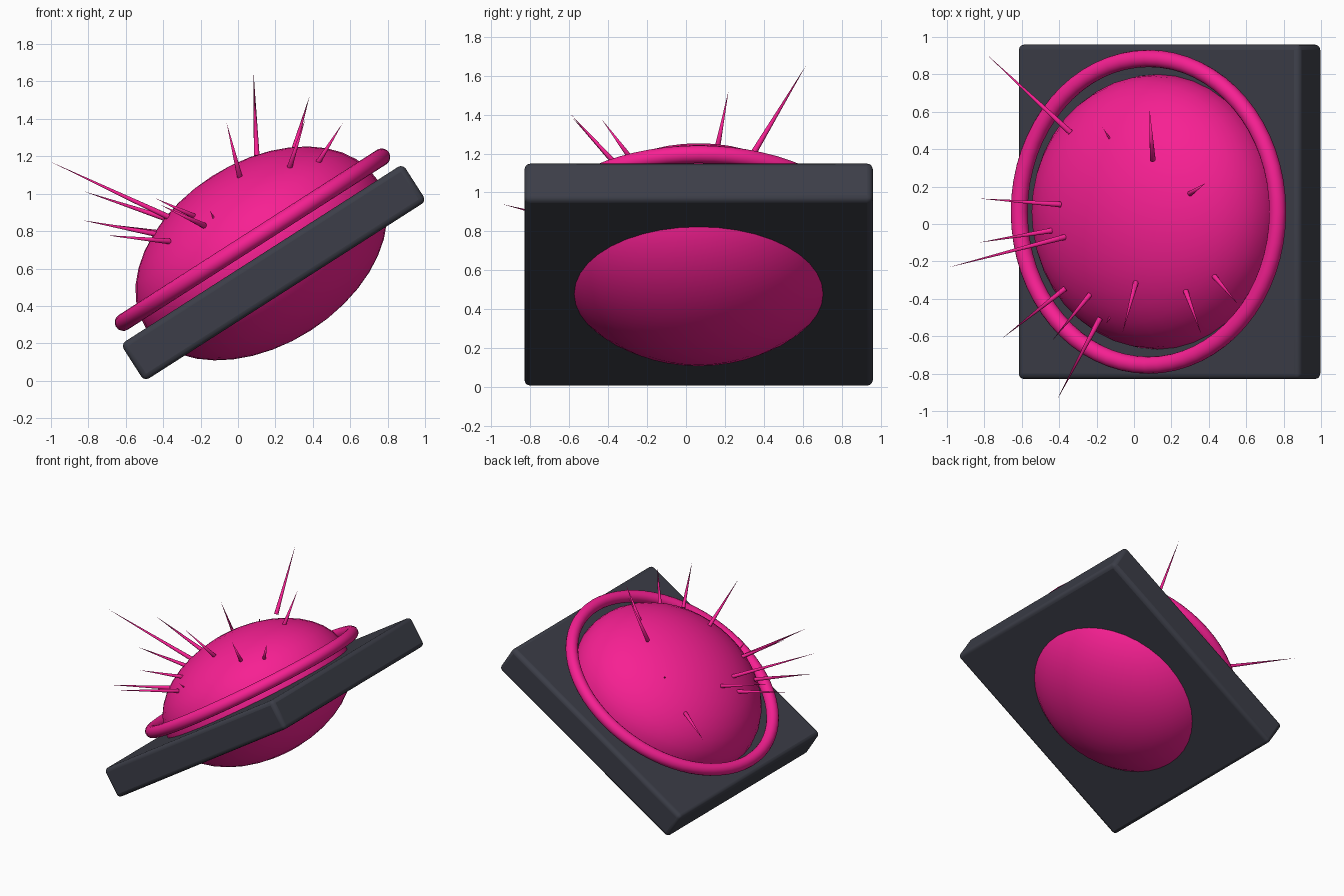
import bpy, math
from mathutils import Vector, Matrix

if "Cube" in bpy.data.objects:
    bpy.data.objects.remove(bpy.data.objects["Cube"])

TILT = math.radians(-32.6)
CENTRE = Vector((0.19, 0.065, 0.578))
NORMAL = Matrix.Rotation(TILT, 3, 'Y') @ Vector((0, 0, 1))


def material(name, colour):
    m = bpy.data.materials.new(name)
    m.diffuse_color = (*colour, 1)
    m.use_nodes = True
    m.node_tree.nodes["Principled BSDF"].inputs["Base Color"].default_value = m.diffuse_color
    return m


PINK = material("pink", (0.93, 0.014, 0.29))
DARK = material("dark_grey", (0.045, 0.048, 0.065))


def finish(name, mat, smooth=True):
    ob = bpy.context.object
    ob.name = name
    ob.data.materials.append(mat)
    if smooth:
        bpy.ops.object.shade_smooth_by_angle(angle=math.radians(40))
    return ob


def on_axis(h):
    """Point at height h along the slab's normal."""
    return CENTRE + NORMAL * h


# Tilted square slab with rounded edges
bpy.ops.mesh.primitive_cube_add(size=1, location=CENTRE, rotation=(0, TILT, 0))
slab = bpy.context.object
slab.scale = (1.79, 1.79, 0.235)
bpy.ops.object.transform_apply(location=False, rotation=False, scale=True)
bev = slab.modifiers.new("rounded_edges", 'BEVEL')
bev.width, bev.segments = 0.03, 3
finish("slab", DARK)

# Flattened dome passing through the slab
bpy.ops.mesh.primitive_uv_sphere_add(segments=40, ring_count=20, radius=1,
                                     location=on_axis(0.122), rotation=(0, TILT, 0))
bpy.context.object.scale = (0.735, 0.735, 0.49)
bpy.ops.object.transform_apply(location=False, rotation=False, scale=True)
finish("dome", PINK)

# Ring floating around the dome
bpy.ops.mesh.primitive_torus_add(major_radius=0.82, minor_radius=0.046,
                                 major_segments=64, minor_segments=16,
                                 location=on_axis(0.209), rotation=(0, TILT, 0))
finish("ring", PINK)

# Thin spikes: base on the dome, then tip
SPIKES = [
    ((0.10, 0.345, 1.20), (0.083, 0.615, 1.65)),
    ((0.01, -0.313, 1.09), (-0.061, -0.58, 1.38)),
    ((0.30, 0.163, 1.24), (0.382, 0.218, 1.52)),
    ((0.277, -0.36, 1.145), (0.36, -0.59, 1.40)),
    ((0.43, -0.28, 1.17), (0.558, -0.432, 1.375)),
    ((-0.36, -0.067, 0.87), (-0.996, -0.233, 1.168)),
    ((-0.393, 0.104, 0.87), (-0.825, 0.136, 1.013)),
    ((-0.44, -0.035, 0.785), (-0.833, -0.10, 0.858)),
    ((-0.368, -0.345, 0.745), (-0.705, -0.612, 0.778)),
    ((-0.34, 0.49, 0.78), (-0.787, 0.906, 0.847)),
    ((-0.182, -0.505, 0.83), (-0.414, -0.945, 0.94)),
    ((-0.235, -0.377, 0.88), (-0.441, -0.628, 0.975)),
    ((-0.13, 0.457, 1.00), (-0.168, 0.516, 1.05)),
    ((-0.13, -0.50, 0.87), (-0.15, -0.535, 0.91)),
]
for i, (base, tip) in enumerate(SPIKES):
    base, tip = Vector(base), Vector(tip)
    axis = tip - base
    length = axis.length
    radius = min(0.016, 0.012 + 0.008 * length) if length > 0.1 else 0.006
    bpy.ops.mesh.primitive_cone_add(vertices=10, radius1=radius, radius2=0, depth=length,
                                    location=(base + tip) / 2,
                                    rotation=axis.to_track_quat('Z', 'Y').to_euler())
    finish(f"spike_{i + 1}", PINK)
